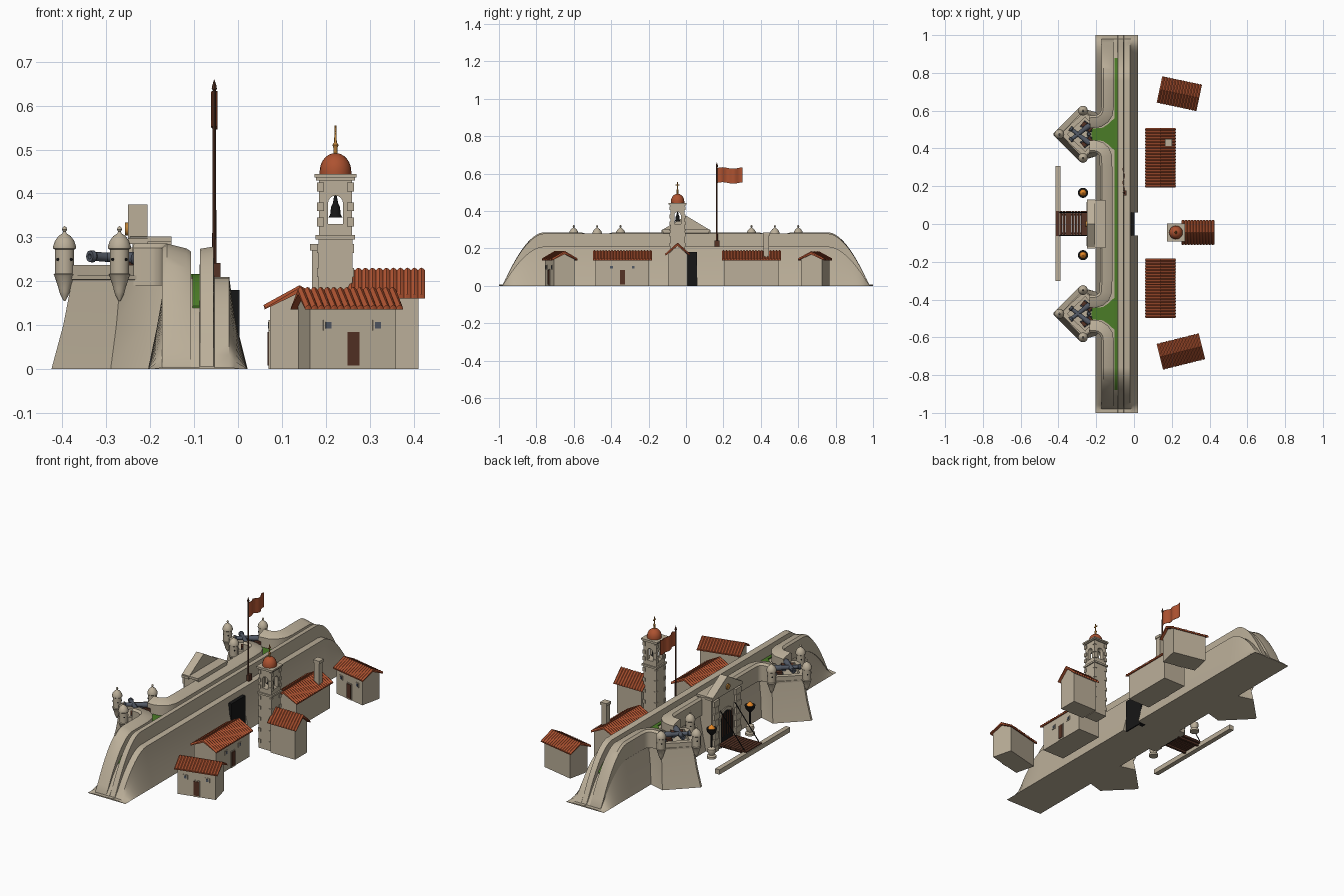
import bpy, bmesh, math
from mathutils import Vector, Matrix

if "Cube" in bpy.data.objects:
    bpy.data.objects.remove(bpy.data.objects["Cube"])

def material(name, *rgb):
    m = bpy.data.materials.new(name)
    m.diffuse_color = (*rgb, 1)
    m.use_nodes = True
    m.node_tree.nodes["Principled BSDF"].inputs["Base Color"].default_value = m.diffuse_color
    return m

STONE = material("stone", .50, .43, .32)
TILE = material("terracotta", .42, .085, .03)
GRASS = material("grass", .07, .20, .02)
WOOD = material("dark_wood", .09, .032, .018)
BLACK = material("black", .008, .008, .008)
IRON = material("iron", .085, .10, .13)
GOLD = material("gold", .50, .22, .04)
FLAME = material("flame", .80, .25, .02)

def loft(name, rings, mat, M=None):
    """Closed solid through equal-length rings of points."""
    bm = bmesh.new()
    vs = [[bm.verts.new(p) for p in r] for r in rings]
    n = len(vs[0])
    for a, b in zip(vs, vs[1:]):
        for i in range(n):
            bm.faces.new((a[i], a[(i + 1) % n], b[(i + 1) % n], b[i]))
    bm.faces.new(vs[0]); bm.faces.new(vs[-1])
    bmesh.ops.recalc_face_normals(bm, faces=bm.faces)
    me = bpy.data.meshes.new(name)
    bm.to_mesh(me); bm.free()
    me.materials.append(mat)
    if M:
        me.transform(M)
    ob = bpy.data.objects.new(name, me)
    bpy.context.collection.objects.link(ob)
    return ob

def box(name, x0, x1, y0, y1, z0, z1, mat, M=None):
    return loft(name, [[(x0, y0, z), (x1, y0, z), (x1, y1, z), (x0, y1, z)] for z in (z0, z1)], mat, M)

def lathe(name, x, y, prof, mat, n=16, M=None):
    return loft(name, [[(x + max(r, .0003) * math.cos(6.2832 * i / n), y + max(r, .0003) * math.sin(6.2832 * i / n), z)
                        for i in range(n)] for r, z in prof], mat, M)

def along(a, b):
    """Matrix that puts local z on the line from a to b."""
    d = Vector(b) - Vector(a)
    return Matrix.Translation(a) @ d.to_track_quat('Z', 'Y').to_matrix().to_4x4(), d.length

def rod(name, a, b, r, mat, n=8):
    M, L = along(a, b)
    return lathe(name, 0, 0, [(r, 0), (r, L)], mat, n, M)

def fall(y):
    """Wall height factor, curving down to the ground at both ends."""
    t = max(0, abs(y) - .76) / .22
    return max(.025, 1 - min(t, 1) ** 1.8)

def sweep(name, path, prof, mat):
    rings = []
    for i, p in enumerate(path):
        d = (Vector(path[min(i + 1, len(path) - 1)]) - Vector(path[max(i - 1, 0)])).normalized()
        rings.append([(p[0] - d.y * o, p[1] + d.x * o, z * fall(p[1])) for o, z in prof])
    return loft(name, rings, mat)

# Curtain wall, notched at the inner gate
ends = [.76 + .02 * i for i in range(12)] + [1.0]
ys = sorted([s * y for y in ends + [.0601, .06] for s in (-1, 1)])
wall_prof = [(-.205, 0), (-.185, .095), (-.165, .21), (-.088, .21), (-.086, .274), (-.056, .279),
             (-.054, .21), (-.02, .21), (-.008, .12), (.022, 0)]
loft("curtain_wall", [[(min(x, -.004) if abs(y) <= .06 else x, y, z * fall(y)) for x, z in wall_prof] for y in ys], STONE)
box("inner_gate_opening", -.03, .003, -.06, .06, 0, .18, BLACK)
gy = [y for y in ys if abs(y) <= .881]
loft("grass_strip", [[(-.104, y, .2 * fall(y)), (-.086, y, .2 * fall(y)), (-.086, y, .217 * fall(y)),
                      (-.104, y, .217 * fall(y))] for y in gy], GRASS)

# Outer parapet, flaring out into the bastion necks
par = [(-.033, .19), (-.033, .276), (-.022, .286), (.022, .275), (.033, .268), (.033, .19)]
half = [(-.148, .3), (-.15, .36), (-.16, .385), (-.18, .403), (-.205, .41), (-.235, .41)]
sweep("parapet_middle", half[::-1] + [(x, -y) for x, y in half], par, STONE)
side = [(-.14, y) for y in ends[::-1][1:]] + [(-.14, .62), (-.145, .585), (-.16, .562), (-.185, .545), (-.235, .54)]
sweep("parapet_north", side, par, STONE)
sweep("parapet_south", [(x, -y) for x, y in side[::-1]], par, STONE)

# Bastions with turrets and cannons
C = .475
for s, tag in ((1, "north"), (-1, "south")):
    def poly(pts, z):
        return [(x, s * (C + d), z) for x, d in pts] + [(x, s * (C - d), z) for x, d in pts[::-1]]
    base = [(-.425, .006), (-.29, .142), (-.205, .118), (-.15, .118)]
    mid = [(-.398, .006), (-.277, .128), (-.213, .095), (-.15, .095)]
    top = [(-.378, .006), (-.268, .118), (-.22, .085), (-.15, .085)]
    rim = [(-.386, .006), (-.27, .125), (-.222, .092), (-.15, .092)]
    loft("bastion_" + tag, [poly(base, 0), poly(mid, .1), poly(top, .203), poly(rim, .204), poly(rim, .213)], STONE)
    edge = [(-.23, .078), (-.262, .103), (-.318, .052), (-.367, .004)]
    sweep("bastion_parapet_" + tag, [(x, s * (C + d)) for x, d in edge] + [(x, s * (C - d)) for x, d in edge[::-1]],
          [(-.013, .21), (-.013, .237), (.013, .237), (.013, .21)], STONE)
    lawn = [(-.088, .095), (-.115, .075), (-.135, .055), (-.165, .035), (-.225, .03)]
    loft("bastion_lawn_" + tag, [poly(lawn, .205), poly(lawn, .217)], GRASS)
    for x, d in ((-.395, 0), (-.27, .125), (-.27, -.125)):
        y = s * (C + d)
        lathe("turret", x, y, [(.002, .155), (.009, .168), (.012, .176), (.014, .185), (.023, .212), (.025, .215), (.022, .218),
              (.022, .272), (.026, .275), (.026, .28), (.022, .292), (.014, .303), (.005, .309), (.003, .313),
              (.006, .318), (.004, .323), (0, .326)], STONE)
        for k in range(4):
            rod("turret_slit", (x, y, .25), (x + .0232 * math.cos(k * 1.571 + .78), y + .0232 * math.sin(k * 1.571 + .78), .25),
                .004, BLACK, 6)
    for d in (-1, 1):
        a, b = (-.235, s * C + d * .048, .252), (-.338, s * C - d * .032, .257)
        M, L = along(a, b)
        lathe("cannon", 0, 0, [(0, -.012), (.006, -.01), (.006, -.004), (.014, 0), (.015, .03), (.012, .035), (.010, L - .015),
                               (.014, L - .01), (.013, L), (.006, L), (.005, L - .01)], IRON, 12, M)
        R = Matrix.Translation((-.25, s * C + d * .04, 0)) @ Matrix.Rotation(-d * .66, 4, 'Z')
        box("cannon_carriage", -.03, .03, -.014, .014, .222, .244, WOOD, R)
        for wx in (-.018, .018):
            for wy in (-.017, .017):
                p = R @ Vector((wx, wy - .003, .225)); q = R @ Vector((wx, wy + .003, .225))
                rod("carriage_wheel", p, q, .011, IRON, 10)
    for k in range(5):
        x, y = -.232 + .007 * (abs(k - 2) - 1), s * C + (k - 2) * .022
        lathe("cannonball", x, y, [(0, .213), (.008, .216), (.011, .224), (.008, .232), (0, .235)], IRON, 10)

# Gatehouse with gable
box("gatehouse", -.24, -.152, -.122, .122, 0, .292, STONE)
box("gatehouse_cornice", -.246, -.152, -.128, .128, .29, .302, STONE)
gable = [(-.13, .285), (.13, .285), (.13, .297), (0, .375), (-.13, .297)]
loft("gate_gable", [[(x, y, z) for y, z in gable] for x in (-.25, -.206)], STONE)
rod("gable_emblem", (-.248, 0, .319), (-.257, 0, .319), .015, GOLD, 16)
arch = [(-.05, 0), (.05, 0)] + [(.05 * math.cos(t * .3142), .14 + .05 * math.sin(t * .3142)) for t in range(11)]
loft("gate_arch_surround", [[(x, y * 1.25, z * 1.08) for y, z in arch] for x in (-.235, -.245)], STONE)
loft("gate_opening", [[(x, y, z) for y, z in arch] for x in (-.24, -.247)], BLACK)
for i in range(5):
    box("portcullis_bar", -.25, -.246, -.042 + .02 * i, -.038 + .02 * i, .06, .182, WOOD)
for s in (-1, 1):
    for i in range(8):
        w = .024 if i % 2 else .018
        box("gate_pilaster", -.252, -.23, s * .092 - w, s * .092 + w, i * .035, i * .035 + .032, STONE)
    rod("bridge_chain", (-.25, s * .062, .21), (-.395, s * .062, .034), .0025, BLACK, 6)
    # Torches on stone posts
    lathe("torch_base", -.27, s * .165, [(.024, 0), (.024, .012), (.015, .018), (.022, .035), (.02, .05), (.008, .058)], STONE)
    rod("torch_pole", (-.27, s * .165, .05), (-.27, s * .165, .135), .005, BLACK)
    lathe("torch_bowl", -.27, s * .165, [(.008, .125), (.022, .14), (.027, .16), (.02, .16)], BLACK)
    lathe("torch_flame", -.27, s * .165, [(.019, .158), (.016, .166), (.007, .175), (0, .18)], FLAME, 10)

# Drawbridge and outer kerb
for i in range(10):
    x = -.412 + .0165 * i
    box("bridge_plank", x, x + .0145, -.064, .068, .02, .032, WOOD)
for y in (-.05, .05):
    box("bridge_beam", -.415, -.24, y - .006, y + .006, .01, .021, WOOD)
box("outer_kerb", -.416, -.39, -.302, .306, 0, .026, STONE)

# Flagpole and flag
box("flag_base", -.066, -.04, .152, .178, .208, .242, WOOD)
lathe("flagpole", -.054, .165, [(.005, .21), (.0035, .635), (.006, .638), (.005, .645), (0, .66)], WOOD, 8)
loft("flag", [[(-.055 + .006 * math.sin(i * .8), .167 + .009 * i, z + .004 * math.sin(i * .5)) for z in (.55, .63)] +
              [(-.053 + .006 * math.sin(i * .8), .167 + .009 * i, z + .004 * math.sin(i * .5)) for z in (.63, .55)]
              for i in range(16)], TILE)

def house(name, cx, cy, L, W, eave, ridge, rot, openings=True):
    """Gabled house with ribbed tiles; ridge on local x, door on local -y."""
    M = Matrix.Translation((cx, cy, 0)) @ Matrix.Rotation(math.radians(rot), 4, 'Z')
    l, w = L / 2 - .014, W / 2 - .012
    loft(name + "_walls", [[(x, -w, 0), (x, w, 0), (x, w, eave), (x, 0, ridge - .014), (x, -w, eave)] for x in (-l, l)], STONE, M)
    n = round(L / .0155) * 4
    rings = []
    for i in range(n + 1):
        x, a = -L / 2 + L * i / n, .006 * abs(math.sin(math.pi * i / 4)) - .003
        rings.append([(x, -W / 2 - a, eave + a), (x, 0, ridge + a), (x, W / 2 + a, eave + a),
                      (x, W / 2, eave - .007), (x, 0, ridge - .014), (x, -W / 2, eave - .007)])
    loft(name + "_roof", rings, TILE, M)
    if openings:
        box(name + "_door_frame", -.018, .018, -w - .003, -w, 0, .09, STONE, M)
        box(name + "_door", -.014, .014, -w - .006, -w, .008, .085, WOOD, M)
        for x in (-.058, .058):
            box(name + "_window_frame", x - .012, x + .012, -w - .003, -w, .088, .112, STONE, M)
            box(name + "_window", x - .007, x + .007, -w - .005, -w, .093, .107, IRON, M)

house("north_house", .24, .69, .215, .14, .143, .182, -12)
house("south_house", .248, -.675, .23, .138, .143, .184, 14)
house("long_house_north", .14, .35, .315, .158, .143, .188, -90)
house("long_house_south", .14, -.34, .315, .158, .143, .188, 90)
house("chapel", .338, -.045, .175, .128, .168, .228, 0, False)
box("chimney", .168, .198, .415, .445, .14, .272, STONE)
box("chimney_cap", .164, .202, .411, .449, .27, .285, STONE)

# Bell tower with arched belfry
tx, ty = .222, -.045
def slab(name, r, z0, z1, mat=STONE):
    return box(name, tx - r, tx + r, ty - r, ty + r, z0, z1, mat)
slab("tower_shaft", .039, 0, .3)
slab("tower_string_course", .045, .295, .305)
belfry = slab("belfry", .038, .304, .434)
hole = [(-.017, .33), (.017, .33)] + [(.017 * math.cos(t * .3927), .378 + .017 * math.sin(t * .3927)) for t in range(9)]
for axis in (0, 1):
    cut = loft("arch_cutter", [[(tx + k, ty + a, z) if axis else (tx + a, ty + k, z) for a, z in hole] for k in (-.1, .1)], STONE)
    cut.hide_render = True
    cut.hide_set(True)
    mod = belfry.modifiers.new("arch", 'BOOLEAN')
    mod.operation, mod.object, mod.solver = 'DIFFERENCE', cut, 'EXACT'
bpy.context.view_layer.objects.active = belfry
for m in list(belfry.modifiers):
    bpy.ops.object.modifier_apply(modifier=m.name)
for o in [o for o in bpy.data.objects if o.name.startswith("arch_cutter")]:
    bpy.data.objects.remove(o)
lathe("bell", tx, ty, [(.016, .345), (.012, .352), (.01, .37), (.006, .378), (.003, .395)], BLACK)
for z in (.03, .09, .15, .21, .265, .325, .36, .405):
    for sx in (-1, 1):
        for sy in (-1, 1):
            x, y = tx + sx * .034, ty + sy * .034
            box("tower_quoin", x - .008, x + .008, y - .008, y + .008, z, z + .02, STONE)
slab("tower_cornice", .044, .43, .437)
slab("tower_cornice_top", .048, .436, .444)
lathe("tower_dome", tx, ty, [(.036, .443)] + [(.036 * math.cos(t * .1963), .45 + .042 * math.sin(t * .1963)) for t in range(9)], TILE, 20)
lathe("finial", tx, ty, [(.005, .488), (.005, .505), (.007, .51), (.003, .517), (.0022, .555)], GOLD, 10)
box("finial_cross_arm", tx - .002, tx + .002, ty - .011, ty + .011, .536, .541, GOLD)

# Smooth the round parts, keep edges sharp
for o in bpy.data.objects:
    o.select_set(o.type == 'MESH')
bpy.ops.object.shade_smooth_by_angle(angle=math.radians(35))
